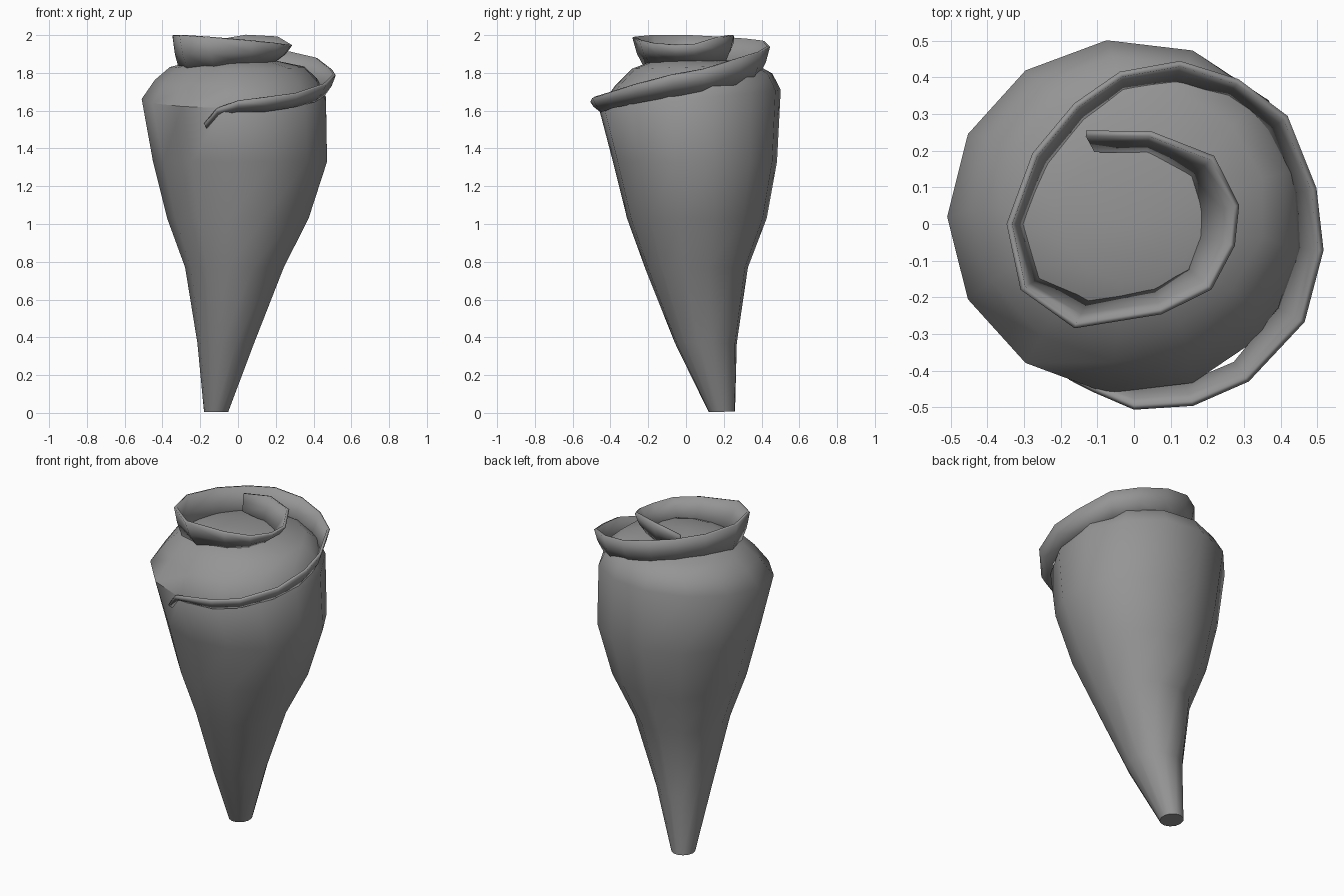
import bpy
import bmesh
from math import cos, sin, pi, radians

SIDES = 13

cube = bpy.data.objects.get("Cube")
if cube:
    bpy.data.objects.remove(cube, do_unlink=True)

grey = bpy.data.materials.new("stone_grey")
grey.use_nodes = True
colour = (0.3, 0.3, 0.3, 1)
grey.diffuse_color = colour
grey.node_tree.nodes["Principled BSDF"].inputs["Base Color"].default_value = colour


def finish(bm, name, sharp):
    """Turn a bmesh into a smooth-shaded grey object."""
    mesh = bpy.data.meshes.new(name)
    bmesh.ops.recalc_face_normals(bm, faces=bm.faces)
    bm.to_mesh(mesh)
    bm.free()
    mesh.materials.append(grey)
    for poly in mesh.polygons:
        poly.use_smooth = True
    mesh.set_sharp_from_angle(angle=radians(sharp))
    obj = bpy.data.objects.new(name, mesh)
    bpy.context.collection.objects.link(obj)
    return obj


def bridge(bm, rows, closed):
    """Join neighbouring rows of vertices with quads."""
    for low, high in zip(rows, rows[1:]):
        count = len(low)
        for i in range(count if closed else count - 1):
            j = (i + 1) % count
            bm.faces.new((low[i], low[j], high[j], high[i]))


# Leaning cone body: height, left and right x, front and back y, tilt
rings = [
    (0.0, -0.18, -0.05, 0.12, 0.26, 0.03),
    (0.37, -0.215, 0.09, -0.06, 0.27, 0),
    (0.77, -0.28, 0.25, -0.22, 0.33, 0),
    (1.03, -0.375, 0.385, -0.315, 0.43, 0),
    (1.33, -0.45, 0.485, -0.39, 0.485, 0),
    (1.66, -0.51, 0.48, -0.465, 0.505, 0.1),
    (1.76, -0.44, 0.43, -0.38, 0.46, 0.08),
    (1.83, -0.36, 0.36, -0.29, 0.38, 0.03),
    (1.87, -0.2, 0.18, -0.16, 0.19, 0),
]
bm = bmesh.new()
rows = []
for z, x0, x1, y0, y1, tilt in rings:
    row = []
    for i in range(SIDES):
        a = pi + 2 * pi * i / SIDES
        x = (x0 + x1) / 2 + cos(a) * (x1 - x0) / 2
        y = (y0 + y1) / 2 + sin(a) * (y1 - y0) / 2
        row.append(bm.verts.new((x, y, max(0, z + tilt * y))))
    rows.append(row)
bridge(bm, rows, True)
bm.faces.new(rows[0])
apex = bm.verts.new((0, 0, 1.885))
for i in range(SIDES):
    bm.faces.new((rows[-1][i], rows[-1][(i + 1) % SIDES], apex))
finish(bm, "cone_body", 50)

# Flared spiral lip: angle, rim radius and height, foot radius and height
lip = [
    (118, 0.28, 1.97, 0.23, 1.88),
    (80, 0.25, 2.0, 0.205, 1.86),
    (40, 0.28, 1.99, 0.21, 1.86),
    (10, 0.285, 1.95, 0.19, 1.86),
    (-12, 0.275, 1.945, 0.19, 1.86),
    (-40, 0.27, 1.955, 0.2, 1.86),
    (-73, 0.25, 1.97, 0.19, 1.85),
    (-120, 0.32, 1.99, 0.24, 1.82),
    (-150, 0.35, 2.0, 0.3, 1.81),
    (-180, 0.34, 2.0, 0.3, 1.8),
    (-215, 0.33, 1.99, 0.28, 1.81),
    (-244, 0.36, 1.98, 0.31, 1.81),
    (-265, 0.41, 1.97, 0.36, 1.8),
    (-286, 0.455, 1.94, 0.39, 1.78),
    (-306, 0.48, 1.91, 0.43, 1.76),
    (-325, 0.505, 1.88, 0.45, 1.74),
    (-349, 0.5, 1.82, 0.445, 1.7),
    (-368, 0.515, 1.79, 0.455, 1.68),
    (-390, 0.53, 1.74, 0.46, 1.65),
    (-414, 0.525, 1.69, 0.47, 1.62),
    (-432, 0.515, 1.67, 0.46, 1.6),
    (-450, 0.5, 1.65, 0.45, 1.6),
    (-464, 0.465, 1.61, 0.445, 1.58),
    (-473, 0.455, 1.53, 0.43, 1.51),
]
bm = bmesh.new()
rows = []
for angle, rim, rim_z, foot, foot_z in lip:
    a = radians(angle)
    belly = foot + (rim - foot) * 0.65
    belly_z = (rim_z + foot_z) / 2
    section = ((foot, foot_z), (belly, belly_z), (rim, rim_z))
    rows.append([bm.verts.new((r * cos(a), r * sin(a), z)) for r, z in section])
bridge(bm, rows, False)
lip_obj = finish(bm, "spiral_lip", 60)
shell = lip_obj.modifiers.new("thickness", 'SOLIDIFY')
shell.thickness = 0.016
shell.offset = 0
